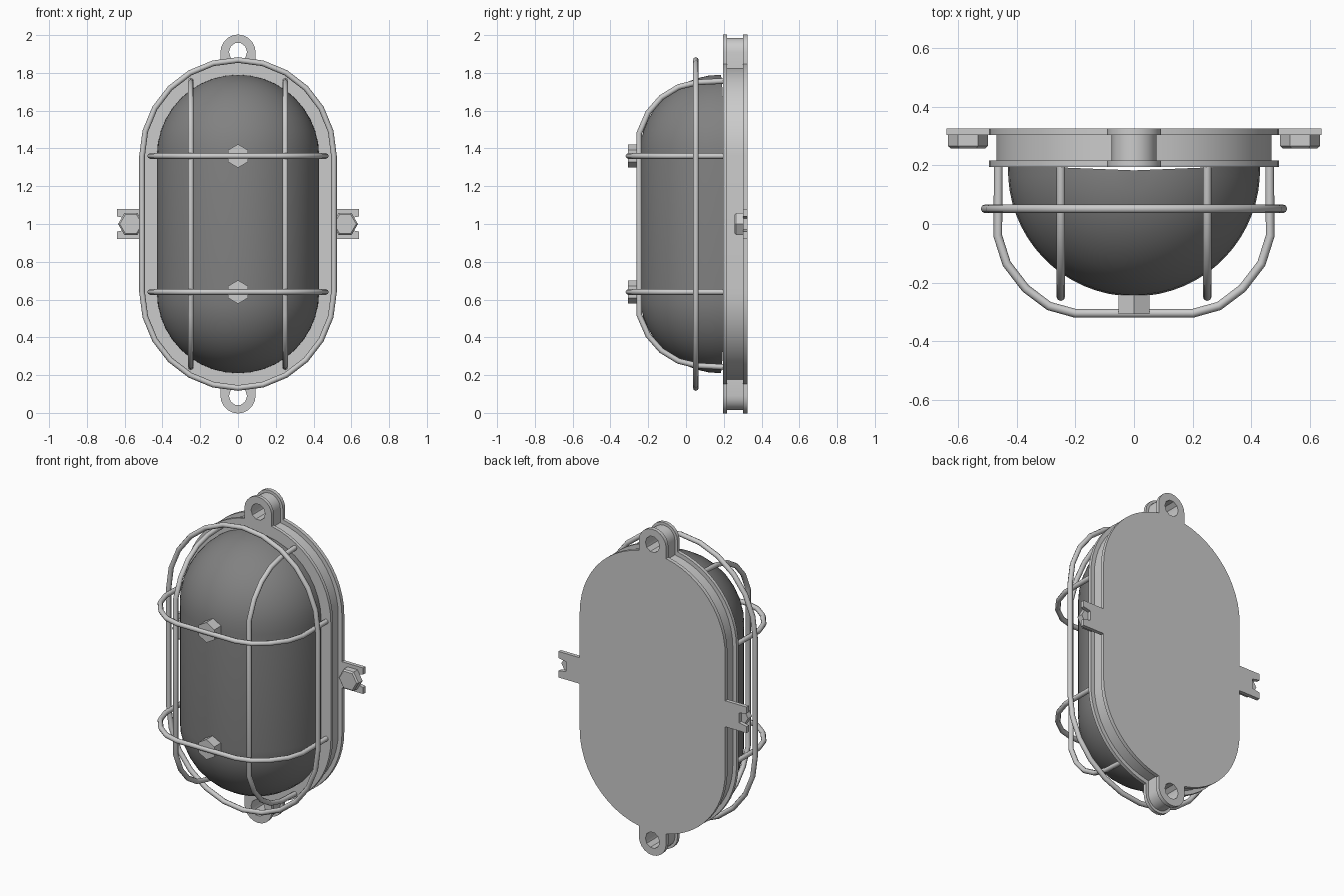
import bpy, bmesh, math
from mathutils import Matrix
from math import sin, cos, pi, radians

if "Cube" in bpy.data.objects:
    bpy.data.objects.remove(bpy.data.objects["Cube"])


def material(name, v):
    m = bpy.data.materials.new(name)
    m.diffuse_color = (v, v, v, 1)
    m.use_nodes = True
    m.node_tree.nodes["Principled BSDF"].inputs["Base Color"].default_value = m.diffuse_color
    return m


LIGHT = material("light grey metal", 0.60)
DARK = material("dark grey glass", 0.22)
OFF = 0.36      # half length of the straight sides
LUG_Z = 0.91    # lug hole distance from the middle


def finish(ob, mat, angle=35):
    ob.data.materials.clear()
    ob.data.materials.append(mat)
    bpy.ops.object.select_all(action='DESELECT')
    ob.select_set(True)
    bpy.context.view_layer.objects.active = ob
    if ob.type == 'CURVE':
        bpy.ops.object.convert(target='MESH')
        ob = bpy.context.object
    bpy.ops.object.shade_smooth_by_angle(angle=radians(angle))
    return ob


def curve_object(name, splines, dims, cyclic):
    cu = bpy.data.curves.new(name, 'CURVE')
    cu.dimensions = dims
    for pts in splines:
        s = cu.splines.new('POLY')
        s.points.add(len(pts) - 1)
        for p, co in zip(s.points, pts):
            p.co = (*co, 1)
        s.use_cyclic_u = cyclic
    ob = bpy.data.objects.new(name, cu)
    bpy.context.collection.objects.link(ob)
    return ob


def mesh_object(name, bm, mat, angle=35):
    bmesh.ops.recalc_face_normals(bm, faces=bm.faces)
    me = bpy.data.meshes.new(name)
    bm.to_mesh(me)
    bm.free()
    ob = bpy.data.objects.new(name, me)
    bpy.context.collection.objects.link(ob)
    return finish(ob, mat, angle)


def plate(name, r, lug, y0, y1, ears=False):
    """Rounded plate with top and bottom lugs, drawn as one mirrored quarter."""
    q = []
    if ears:
        q += [(0.59, 0.03), (0.64, 0.04), (0.64, 0.08), (r, 0.08)]
    a = math.acos(lug / r)
    q += [(r * cos(a * i / 12), OFF + r * sin(a * i / 12)) for i in range(13)]
    q += [(lug * cos(pi / 2 * i / 5), LUG_Z + lug * sin(pi / 2 * i / 5)) for i in range(6)]
    left = [(-x, z) for x, z in q[-2::-1]]
    top = q + left
    outline = top + [(x, -z) for x, z in left[::-1] + q[-1:] + q[-2::-1]]
    holes = [[(0.048 * cos(2 * pi * i / 10), s * LUG_Z + 0.05 * sin(2 * pi * i / 10))
              for i in range(10)] for s in (1, -1)]
    ob = curve_object(name, [[(x, z, 0) for x, z in loop] for loop in [outline] + holes], '2D', True)
    ob.data.fill_mode = 'BOTH'
    ob.data.extrude = (y1 - y0) / 2
    ob.rotation_euler = (pi / 2, 0, 0)
    ob.location = (0, (y0 + y1) / 2, 1)
    finish(ob, LIGHT)


def wire(name, pts, cyclic=False):
    ob = curve_object(name, [pts], '3D', cyclic)
    ob.data.bevel_depth = 0.015
    ob.data.bevel_resolution = 2
    ob.data.use_fill_caps = True
    finish(ob, LIGHT, 50)


def hex_head(name, x, z, y_back, y_front, r, turn, chamfer=0.0):
    """Six sided head along y, with an optional chamfered front."""
    bm = bmesh.new()
    bmesh.ops.create_cone(bm, cap_ends=True, segments=6, radius1=r, radius2=r,
                          depth=abs(y_back - y_front),
                          matrix=Matrix.Translation((x, (y_back + y_front) / 2, z))
                          @ Matrix.Rotation(pi / 2, 4, 'X') @ Matrix.Rotation(turn, 4, 'Z'))
    if chamfer:
        edges = [e for e in bm.edges if all(v.co.y < y_front + 0.001 for v in e.verts)]
        bmesh.ops.bevel(bm, geom=edges, offset=chamfer, segments=1, affect='EDGES')
    mesh_object(name, bm, LIGHT, 20)


# Base: two flanges with a narrower body between them
plate("back_flange", 0.495, 0.093, 0.303, 0.326, ears=True)
plate("base_body", 0.47, 0.076, 0.214, 0.305)
plate("front_flange", 0.495, 0.093, 0.195, 0.216)

# Glass dome: half capsule swept around its long axis
R, CY, N, M = 0.43, 0.183, 10, 32
prof = [(R * cos(pi / 2 * i / N), OFF + R * sin(pi / 2 * i / N)) for i in range(N, -1, -1)]
prof += [(r, -z) for r, z in prof[::-1]]
bm = bmesh.new()
rows = []
for j in range(M + 1):
    a = pi - 0.04 + (pi + 0.08) * j / M
    rows.append([bm.verts.new((r * cos(a), CY + r * sin(a), 1 + z)) for r, z in prof])
for A, B in zip(rows, rows[1:]):
    for k in range(len(prof) - 1):
        bm.faces.new((A[k], A[k + 1], B[k + 1], B[k]))
bmesh.ops.remove_doubles(bm, verts=bm.verts, dist=1e-4)
bmesh.ops.dissolve_degenerate(bm, edges=bm.edges, dist=1e-5)
mesh_object("glass_dome", bm, DARK, 60)

# Guard: ring around the dome
arc = [(0.508 * cos(pi * i / 12), OFF + 0.508 * sin(pi * i / 12)) for i in range(13)]
ring = arc + [(-x, -z) for x, z in arc]
wire("guard_ring", [(x, 0.052, 1 + z) for x, z in ring], True)

# Guard: cross wires with bosses
half = [(-0.463, 0.2), (-0.465, -0.04), (-0.435, -0.135), (-0.37, -0.22), (-0.29, -0.28), (-0.2, -0.305)]
path = half + [(-x, y) for x, y in half[::-1]]
for label, z in (("upper", 1.36), ("lower", 0.64)):
    wire(label + "_cross_wire", [(x, y, z) for x, y in path])
    hex_head(label + "_boss", 0, z, -0.22, -0.307, 0.062, 0)

# Guard: upright wires, and mounting bolts on the ears
half = [(0.2, 0.757), (0.06, 0.75), (-0.04, 0.725), (-0.13, 0.67), (-0.2, 0.59), (-0.248, 0.48)]
path = half + [(y, -z) for y, z in half[::-1]]
for label, s in (("left", -1), ("right", 1)):
    wire(label + "_upright_wire", [(s * 0.25, y, 1 + z) for y, z in path])
    hex_head(label + "_bolt", s * 0.567, 1, 0.304, 0.258, 0.068, pi / 6, 0.008)
